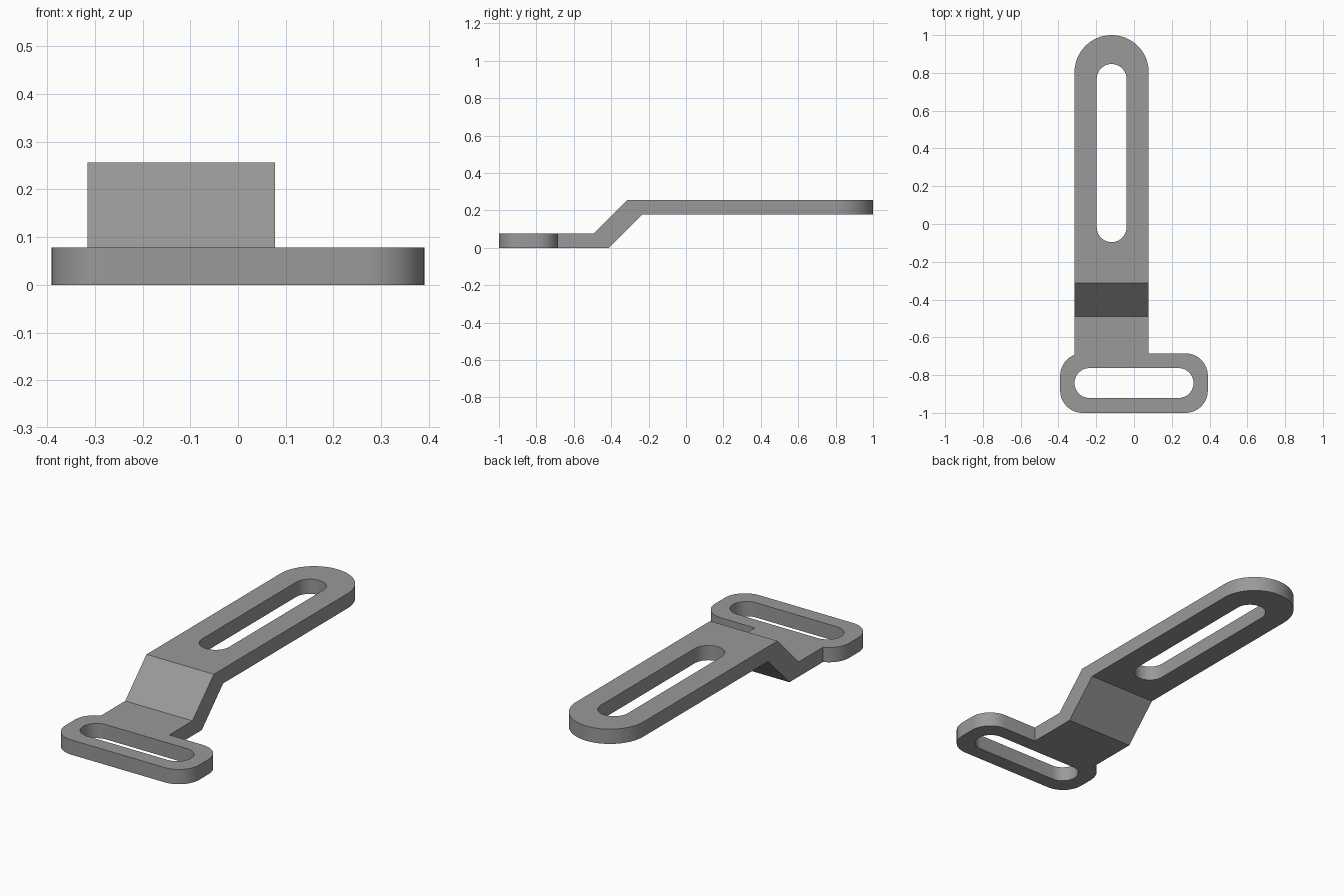
import bpy, bmesh, math

if "Cube" in bpy.data.objects:
    bpy.data.objects.remove(bpy.data.objects["Cube"])

T = 0.078                      # plate thickness
TOP = 0.256                    # top of the raised arm
AX0, AX1 = -0.315, 0.078       # arm sides
AXC, AR = (AX0 + AX1) / 2, (AX1 - AX0) / 2

steel = bpy.data.materials.new("steel grey")
steel.diffuse_color = (0.32, 0.32, 0.32, 1)
steel.use_nodes = True
steel.node_tree.nodes["Principled BSDF"].inputs["Base Color"].default_value = steel.diffuse_color


def arc(cx, cy, r, a0, a1, n):
    """Points along an arc, angles in degrees."""
    angles = [math.radians(a0 + (a1 - a0) * i / n) for i in range(n + 1)]
    return [(cx + r * math.cos(a), cy + r * math.sin(a)) for a in angles]


def prism(name, points, offset):
    """Closed profile swept along the given vector."""
    bm = bmesh.new()
    face = bm.faces.new([bm.verts.new(p) for p in points])
    out = bmesh.ops.extrude_face_region(bm, geom=[face])
    moved = [g for g in out["geom"] if isinstance(g, bmesh.types.BMVert)]
    bmesh.ops.translate(bm, verts=moved, vec=offset)
    bmesh.ops.recalc_face_normals(bm, faces=bm.faces)
    mesh = bpy.data.meshes.new(name)
    bm.to_mesh(mesh)
    bm.free()
    mesh.materials.append(steel)
    obj = bpy.data.objects.new(name, mesh)
    bpy.context.collection.objects.link(obj)
    return obj


def plan_prism(name, outline):
    return prism(name, [(x, y, -0.2) for x, y in outline], (0, 0, 0.7))


def cut(target, cutter, operation):
    bpy.context.view_layer.objects.active = target
    mod = target.modifiers.new(cutter.name, 'BOOLEAN')
    mod.operation, mod.solver, mod.object = operation, 'EXACT', cutter
    bpy.ops.object.modifier_apply(modifier=mod.name)
    bpy.data.objects.remove(cutter)


# Cranked side profile: low foot, 45 degree step, raised arm
low = TOP - T
side = [(-1.1, 0), (-0.413, 0), (-0.413 + low, low), (1.1, low),
        (1.1, TOP), (-0.313, TOP), (-0.313 - low, T), (-1.1, T)]
bracket = prism("bracket", [(-0.6, y, z) for y, z in side], (1.2, 0, 0))

# Plan outline: rounded foot with an offset, round-ended arm
R, FX, FY0, FY1 = 0.118, 0.391, -1.0, -0.685
cx, cy0, cy1 = FX - R, FY0 + R, FY1 - R
meet = math.degrees(math.acos((AX0 + cx) / R))   # where the arm meets the corner
outline = (arc(-cx, cy0, R, 180, 270, 12) + arc(cx, cy0, R, 270, 360, 12)
           + arc(cx, cy1, R, 0, 90, 12) + [(AX1, FY1)]
           + arc(AXC, 1 - AR, AR, 0, 180, 32)
           + arc(-cx, cy1, R, meet, 180, 9))
cut(bracket, plan_prism("outline", outline), 'INTERSECT')

# Long slot in the arm and cross slot in the foot
S = 0.079
arm_slot = (arc(AXC, 0.847 - S, S, 0, 180, 24)
            + arc(AXC, -0.096 + S, S, 180, 360, 24))
foot_slot = (arc(0.315 - S, -0.842, S, -90, 90, 24)
             + arc(-0.315 + S, -0.842, S, 90, 270, 24))
cut(bracket, plan_prism("arm_slot", arm_slot), 'DIFFERENCE')
cut(bracket, plan_prism("foot_slot", foot_slot), 'DIFFERENCE')

# Smooth the round walls, keep the edges crisp
bpy.ops.object.select_all(action='DESELECT')
bracket.select_set(True)
bpy.context.view_layer.objects.active = bracket
bpy.ops.object.shade_smooth_by_angle(angle=math.radians(30))
